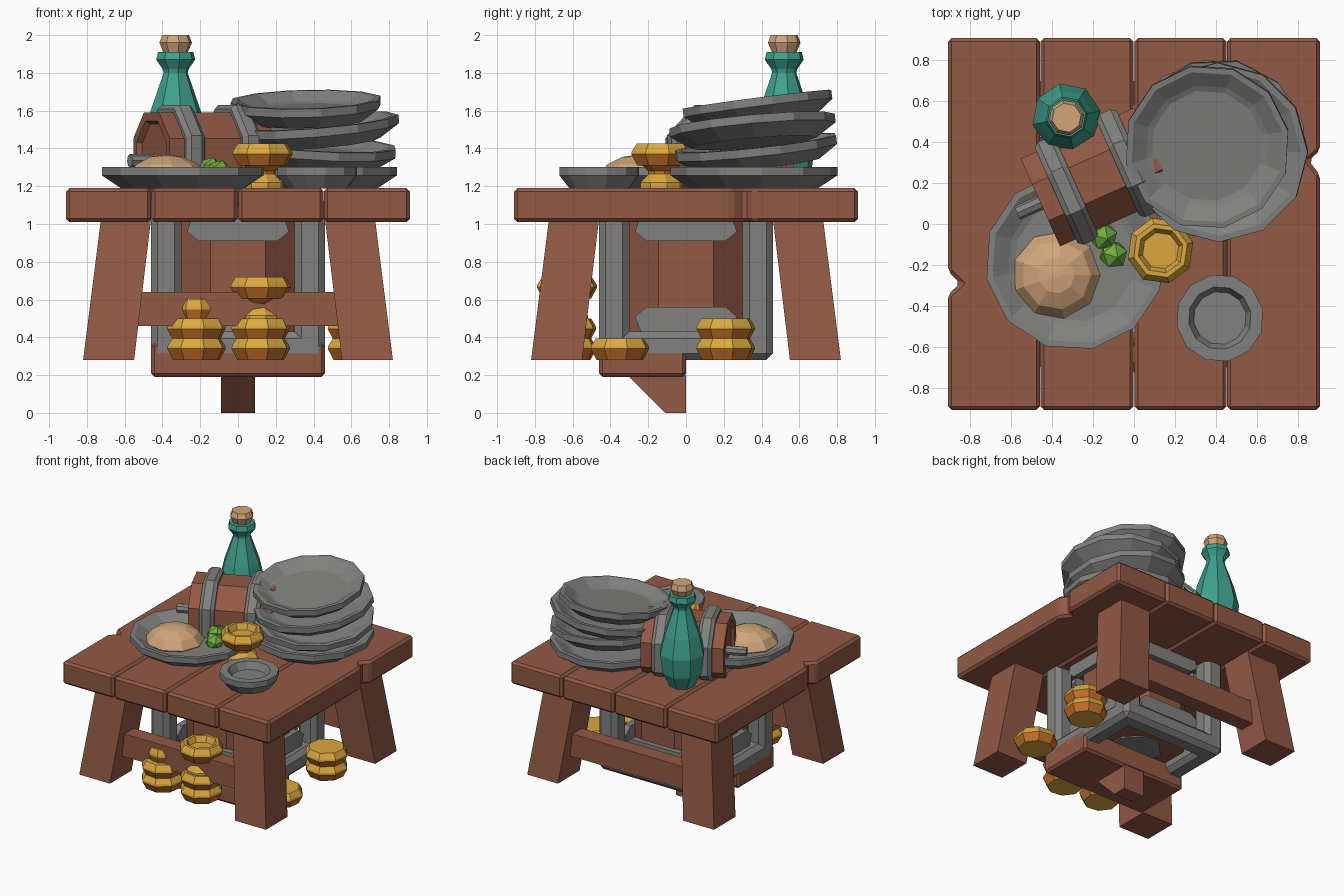
import bpy, bmesh, math
from mathutils import Matrix, Vector, Euler

if "Cube" in bpy.data.objects:
    bpy.data.objects.remove(bpy.data.objects["Cube"])


def material(name, rgb):
    m = bpy.data.materials.new(name)
    m.diffuse_color = (*rgb, 1)
    m.use_nodes = True
    m.node_tree.nodes["Principled BSDF"].inputs["Base Color"].default_value = m.diffuse_color
    return m


WOOD = material("wood brown", (0.29, 0.10, 0.06))
GREY = material("pewter grey", (0.22, 0.22, 0.215))
GLASS = material("bottle green", (0.05, 0.36, 0.27))
TAN = material("tan", (0.64, 0.38, 0.20))
GOLD = material("gold", (0.71, 0.39, 0.05))
ORANGE = material("orange gold", (0.58, 0.17, 0.025))
PEA = material("pea green", (0.16, 0.43, 0.05))


def finish(name, bm, mats, bevel=0, loc=(0, 0, 0), rot=(0, 0, 0)):
    bmesh.ops.recalc_face_normals(bm, faces=bm.faces)
    me = bpy.data.meshes.new(name)
    bm.to_mesh(me)
    bm.free()
    ob = bpy.data.objects.new(name, me)
    bpy.context.collection.objects.link(ob)
    for m in mats:
        me.materials.append(m)
    ob.location, ob.rotation_euler = loc, rot
    if bevel:
        mod = ob.modifiers.new("chamfer", 'BEVEL')
        mod.width, mod.segments, mod.limit_method = bevel, 1, 'ANGLE'
    return ob


def loft(name, rings, mats, bands=None, **kw):
    """Skin a list of vertex rings, with caps at both ends."""
    bm = bmesh.new()
    vs = [[bm.verts.new(p) for p in r] for r in rings]
    n = len(vs[0])
    for k, (a, b) in enumerate(zip(vs, vs[1:])):
        for i in range(n):
            j = (i + 1) % n
            bm.faces.new((a[i], a[j], b[j], b[i])).material_index = bands[k] if bands else 0
    bm.faces.new(vs[0][::-1])
    bm.faces.new(vs[-1])
    return finish(name, bm, mats, **kw)


def lathe(name, profile, n, mats, phase=0.0, **kw):
    rings = [[(r * math.cos(phase + math.tau * i / n), r * math.sin(phase + math.tau * i / n), z)
              for i in range(n)] for r, z in profile]
    return loft(name, rings, mats, **kw)


def prism_z(name, pts, z0, z1, mat, bevel=0):
    return loft(name, [[(x, y, z) for x, y in pts] for z in (z0, z1)], [mat], bevel=bevel)


def box(name, x0, x1, y0, y1, z0, z1, mat, bevel=0):
    return prism_z(name, [(x0, y0), (x1, y0), (x1, y1), (x0, y1)], z0, z1, mat, bevel)


# Table top: four chamfered planks, outer two with a chipped notch
E = 0.91
prism_z("plank_left", [(-E, -E), (-.46, -E), (-.46, E), (-E, E),
                       (-E, -.23), (-.85, -.29), (-E, -.345)], 1.01, 1.19, WOOD, .018)
box("plank_mid_left", -.458, -.002, -E, E, 1.01, 1.19, WOOD, .018)
box("plank_mid_right", .002, .453, -E, E, 1.01, 1.19, WOOD, .018)
prism_z("plank_right", [(.455, -E), (E, -E), (E, .24), (.855, .31), (E, .36),
                        (E, E), (.455, E)], 1.01, 1.19, WOOD, .018)

# Splayed legs and the front and back stretchers
for sx in (-1, 1):
    for sy in (-1, 1):
        rings = [[(sx * x, sy * y, z) for x, y in ((a, a), (b, a), (b, b), (a, b))]
                 for a, b, z in ((.55, .82, .28), (.46, .725, 1.03))]
        loft("leg", rings, [WOOD])
for sy in (-1, 1):
    box("stretcher", -.6, .6, sy * .64 - .06, sy * .64 + .06, .46, .64, WOOD)

# Metal cage under the table: posts and rails round a wooden core
for sx in (-1, 1):
    for sy in (-1, 1):
        cx, cy = sx * .38, sy * .38
        box("cage_post", cx - .08, cx + .08, cy - .08, cy + .08, .28, 1.15, GREY, .035)
for s in (-1, 1):
    c = s * .38
    box("cage_rail_x", -.4, .4, c - .08, c + .08, .28, .43, GREY, .035)
    box("cage_rail_y", c - .08, c + .08, -.4, .4, .28, .43, GREY, .035)
lathe("cage_core", [(.38, .36), (.38, 1.1)], 8, [WOOD], phase=math.pi / 8)
lathe("core_base_disc", [(.2, .35), (.2, .37)], 8, [GREY], phase=math.pi / 8)

# Raised metal plates on each side of the core, at bottom and top
for i in range(4):
    for up in (0, 1):
        rings = []
        for y, pts in ((-.34, ((.21, .56), (.27, .51), (.24, .43))),
                       (-.39, ((.21, .56), (.27, .51), (.24, .43)))):
            half = [(w, y, 1.47 - z if up else z) for w, z in pts]
            rings.append(half + [(-w, yy, z) for w, yy, z in half[::-1]])
        loft("core_plate", rings, [GREY], rot=(0, 0, i * math.pi / 2))

# Wooden shelf and its sloped bracket below the cage
box("shelf", -.46, .46, -.46, 0, .19, .37, WOOD, .018)
side = [(-.31, .2), (-.11, 0), (0, 0), (0, .2)]
loft("shelf_bracket", [[(x, y, z) for y, z in side] for x in (-.09, .09)], [WOOD])


# Dishes
def plate(name, r, loc, rot=(0, 0, 0)):
    lathe(name, [(r * .76, 0), (r, .07), (r, .115), (r * .93, .115), (r * .75, .07), (r * .68, .06)],
          12, [GREY], loc=loc, rot=rot)


plate("serving_plate", .44, (-.29, -.18, 1.188), (0, 0, .2))
plate("stack_plate_1", .445, (.40, .36, 1.188), (0, 0, .1))
plate("stack_plate_2", .44, (.40, .38, 1.315), (.12, .03, .3))
plate("stack_plate_3", .44, (.42, .36, 1.43), (.09, -.08, .0))
plate("stack_plate_4", .405, (.36, .39, 1.545), (.12, -.05, .2))
lathe("small_bowl", [(.16, 0), (.215, .07), (.215, .115), (.155, .115), (.13, .06)], 12,
      [GREY], loc=(.42, -.46, 1.188), rot=(0, 0, .2))

# Food: bun and two peas
lathe("bun", [(.19, .0), (.215, .04), (.17, .10), (.09, .14), (.02, .15)], 9, [TAN],
      loc=(-.38, -.25, 1.215))
for x, y, z in ((-.15, -.06, 1.285), (-.10, -.15, 1.27)):
    bm = bmesh.new()
    bmesh.ops.create_icosphere(bm, subdivisions=1, radius=.072)
    finish("pea", bm, [PEA], loc=(x, y, z), rot=(.3, .2, .4))

# Bottle and cork
lathe("bottle", [(.095, 1.19), (.15, 1.30), (.17, 1.45), (.135, 1.6), (.065, 1.80),
                 (.07, 1.82), (.105, 1.87), (.095, 1.91)], 8, [GLASS], loc=(-.33, .52, 0), phase=.2)
lathe("cork", [(.062, 1.90), (.088, 1.96), (.072, 2.0)], 8, [TAN], loc=(-.33, .52, 0), phase=.2)

# Keg lying on its side, with hoops and tap
K = 1 / math.cos(math.pi / 8)
keg = dict(loc=(-.18, .23, 1.355), rot=Euler((0, math.pi / 2, math.radians(24.2))))
lathe("keg", [(.175 * K, -.28), (.19 * K, -.305), (.235 * K, -.305), (.235 * K, .305),
              (.19 * K, .305), (.175 * K, .28)], 8, [WOOD], phase=math.pi / 8, **keg)
for c in (-.165, .165):
    lathe("keg_hoop", [(.22 * K, c - .055), (.255 * K, c - .055), (.275 * K, c - .03),
                       (.275 * K, c + .03), (.255 * K, c + .055), (.22 * K, c + .055)],
          8, [GREY], phase=math.pi / 8, **keg)
lathe("keg_tap", [(.036, -.43), (.036, -.27)], 8, [GREY], loc=(-.18, .23, 1.335), rot=keg["rot"])


# Gold cups: each unit is an orange lower flare under a gold upper bevel
def cup_unit(name, x, y, z, r=.165, hollow=False):
    prof = [(r * .8, 0), (r, .06), (r * .98, .075), (r * .82, .115)]
    bands = [1, 0, 0]
    if hollow:
        prof += [(r * .68, .115), (r * .55, .07)]
        bands += [0, 0]
    lathe(name, prof, 8, [GOLD, ORANGE], bands=bands, loc=(x, y, z), phase=.25)


def goblet(x, y, z):
    lathe("goblet_foot", [(.115, 0), (.115, .03), (.07, .075), (.07, .09), (.11, .125)], 8,
          [GOLD, ORANGE], bands=[0, 0, 1, 1], loc=(x, y, z), phase=.25)
    cup_unit("goblet_bowl", x, y, z + .12, hollow=True)


goblet(.13, -.13, 1.19)
goblet(.12, -.63, .485)
for x, y, count in ((.12, -.63, 2), (-.22, -.63, 2), (.63, .21, 2), (.63, -.35, 1)):
    for k in range(count):
        cup_unit("stacked_coin", x, y, .28 + k * .105, .16)
cup_unit("small_coin", -.22, -.63, .488, .11)
